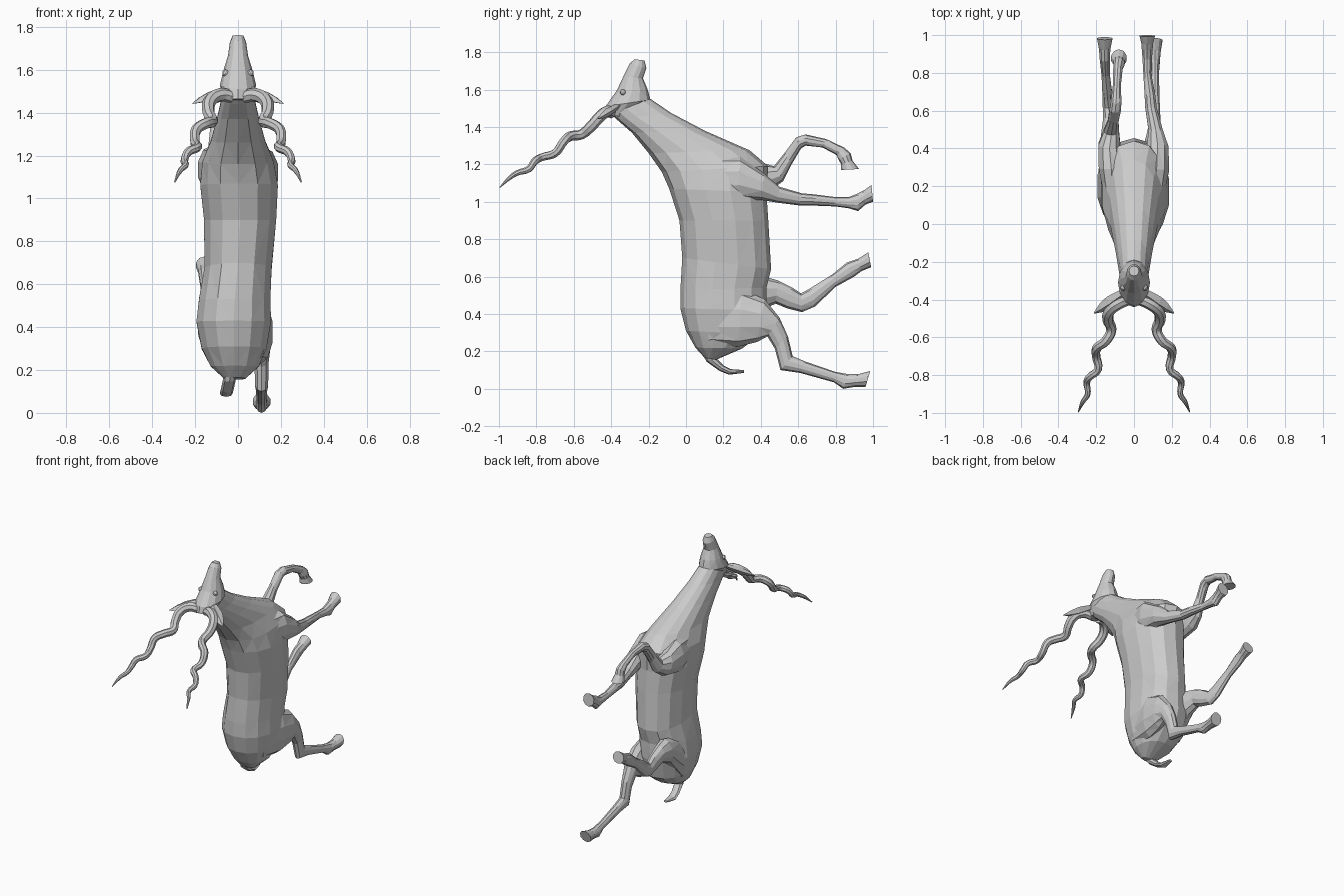
import bpy, bmesh
from math import sin, cos, pi, copysign
from mathutils import Vector


def loft(name, rings, sides=10, power=1.0):
    """Skin of rings; each ring is (y1, z1, y2, z2, half_width, x): two profile edge points plus a width."""
    bm = bmesh.new()
    loops = []
    for y1, z1, y2, z2, w, x in rings:
        c = Vector((x, (y1 + y2) / 2, (z1 + z2) / 2))
        u = Vector((0, (y1 - y2) / 2, (z1 - z2) / 2))
        loop = []
        for i in range(sides):
            a = 2 * pi * i / sides
            s = copysign(abs(sin(a)) ** power, sin(a))
            k = copysign(abs(cos(a)) ** power, cos(a))
            loop.append(bm.verts.new(c + u * k + Vector((w * s, 0, 0))))
        loops.append(loop)
    for p, q in zip(loops, loops[1:]):
        for i in range(sides):
            j = (i + 1) % sides
            bm.faces.new((p[i], p[j], q[j], q[i]))
    bm.faces.new(loops[0])
    bm.faces.new(loops[-1])
    bmesh.ops.triangulate(bm, faces=bm.faces[:])
    bmesh.ops.recalc_face_normals(bm, faces=bm.faces[:])
    me = bpy.data.meshes.new(name)
    bm.to_mesh(me)
    bm.free()
    ob = bpy.data.objects.new(name, me)
    bpy.context.collection.objects.link(ob)
    return ob


def tube(name, pts, side=1, steps=4, smooth=False):
    """Tapered tube through (x, y, z, radius) points, mirrored by side."""
    cu = bpy.data.curves.new(name, 'CURVE')
    cu.dimensions = '3D'
    cu.bevel_depth = 1.0
    cu.bevel_resolution = 2
    cu.resolution_u = steps
    cu.use_fill_caps = True
    sp = cu.splines.new('BEZIER')
    sp.use_smooth = smooth
    sp.bezier_points.add(len(pts) - 1)
    for bp, (x, y, z, r) in zip(sp.bezier_points, pts):
        bp.co = (x * side, y, z)
        bp.radius = r
        bp.handle_left_type = bp.handle_right_type = 'AUTO'
    ob = bpy.data.objects.new(name, cu)
    bpy.context.collection.objects.link(ob)
    return ob


# Torso and neck, rump to throat (back edge, belly edge, half width, x)
loft("body", [
    (0.10, 0.165, 0.16, 0.155, 0.05, -0.015),
    (0.05, 0.22, 0.30, 0.215, 0.115, -0.015),
    (0.00, 0.31, 0.40, 0.29, 0.155, -0.018),
    (-0.03, 0.43, 0.43, 0.42, 0.178, -0.02),
    (-0.03, 0.53, 0.43, 0.54, 0.17, -0.015),
    (-0.02, 0.70, 0.455, 0.64, 0.16, 0.0),
    (-0.035, 0.90, 0.44, 0.90, 0.172, 0.01),
    (-0.09, 1.07, 0.43, 1.05, 0.185, 0.005),
    (-0.13, 1.16, 0.44, 1.19, 0.17, 0.0),
    (-0.20, 1.26, 0.34, 1.275, 0.13, 0.0),
    (-0.29, 1.37, 0.10, 1.38, 0.10, 0.0),
    (-0.37, 1.44, -0.08, 1.475, 0.08, 0.0),
    (-0.41, 1.48, -0.19, 1.55, 0.07, 0.0)], 14, 0.9)

# Head, crown to nose
loft("head", [
    (-0.44, 1.465, -0.30, 1.45, 0.05, 0),
    (-0.43, 1.51, -0.19, 1.545, 0.085, 0),
    (-0.37, 1.595, -0.205, 1.60, 0.068, 0),
    (-0.335, 1.67, -0.23, 1.66, 0.047, 0),
    (-0.30, 1.74, -0.212, 1.715, 0.038, 0),
    (-0.275, 1.762, -0.222, 1.755, 0.026, 0)], 12)

# Legs, from muscle inside the body to flared hoof
loft("front_leg_right", [
    (0.12, 1.24, 0.14, 1.02, 0.04, 0.115), (0.29, 1.24, 0.28, 1.01, 0.07, 0.12),
    (0.42, 1.15, 0.40, 1.01, 0.06, 0.125), (0.50, 1.08, 0.49, 0.995, 0.04, 0.115),
    (0.62, 1.045, 0.61, 0.98, 0.032, 0.09), (0.68, 1.04, 0.67, 0.98, 0.03, 0.085),
    (0.80, 1.025, 0.80, 0.975, 0.022, 0.07), (0.87, 1.025, 0.87, 0.965, 0.026, 0.07),
    (0.92, 1.045, 0.92, 0.95, 0.03, 0.07), (0.95, 1.06, 0.96, 0.985, 0.032, 0.07),
    (0.992, 1.09, 1.0, 1.0, 0.043, 0.07)])
loft("front_leg_left", [
    (0.12, 1.24, 0.14, 1.02, 0.04, -0.115), (0.29, 1.25, 0.29, 1.02, 0.07, -0.12),
    (0.40, 1.21, 0.45, 1.06, 0.06, -0.13), (0.47, 1.19, 0.52, 1.11, 0.042, -0.12),
    (0.53, 1.265, 0.565, 1.20, 0.03, -0.11), (0.59, 1.345, 0.615, 1.285, 0.032, -0.10),
    (0.64, 1.36, 0.64, 1.30, 0.03, -0.095), (0.75, 1.335, 0.73, 1.29, 0.022, -0.09),
    (0.845, 1.29, 0.805, 1.25, 0.026, -0.085), (0.88, 1.26, 0.815, 1.225, 0.03, -0.08),
    (0.89, 1.22, 0.83, 1.20, 0.032, -0.08), (0.925, 1.175, 0.83, 1.17, 0.043, -0.08)])
loft("hind_leg_right", [
    (0.12, 0.50, 0.12, 0.24, 0.04, 0.09), (0.30, 0.53, 0.28, 0.225, 0.065, 0.10),
    (0.42, 0.48, 0.38, 0.25, 0.06, 0.105), (0.50, 0.38, 0.435, 0.28, 0.045, 0.11),
    (0.545, 0.28, 0.475, 0.215, 0.035, 0.11), (0.57, 0.175, 0.505, 0.10, 0.032, 0.11),
    (0.64, 0.145, 0.61, 0.085, 0.028, 0.11), (0.80, 0.09, 0.79, 0.035, 0.023, 0.11),
    (0.87, 0.078, 0.84, 0.0, 0.028, 0.11), (0.92, 0.078, 0.90, 0.01, 0.032, 0.11),
    (0.985, 0.095, 0.96, 0.01, 0.043, 0.11)])
loft("hind_leg_left", [
    (0.12, 0.50, 0.12, 0.24, 0.04, -0.115), (0.30, 0.57, 0.27, 0.26, 0.065, -0.125),
    (0.42, 0.60, 0.40, 0.42, 0.06, -0.125), (0.49, 0.58, 0.48, 0.455, 0.045, -0.13),
    (0.57, 0.54, 0.54, 0.43, 0.035, -0.13), (0.615, 0.51, 0.62, 0.41, 0.032, -0.135),
    (0.66, 0.535, 0.69, 0.44, 0.028, -0.14), (0.78, 0.61, 0.80, 0.545, 0.023, -0.15),
    (0.86, 0.675, 0.90, 0.60, 0.028, -0.155), (0.92, 0.695, 0.94, 0.63, 0.032, -0.155),
    (0.975, 0.73, 0.99, 0.65, 0.043, -0.155)])

# Tail
loft("tail", [
    (0.08, 0.20, 0.17, 0.19, 0.035, -0.03), (0.11, 0.145, 0.16, 0.165, 0.03, -0.04),
    (0.18, 0.095, 0.20, 0.125, 0.03, -0.05), (0.23, 0.075, 0.24, 0.105, 0.03, -0.055),
    (0.31, 0.085, 0.31, 0.10, 0.012, -0.055)], 8)

# Spiral horns
horn = [(0.03, -0.40, 1.475, .030), (0.08, -0.42, 1.483, .032), (0.13, -0.46, 1.455, .031),
        (0.137, -0.51, 1.40, .029), (0.12, -0.56, 1.36, .027), (0.15, -0.62, 1.35, .026),
        (0.195, -0.655, 1.32, .025), (0.20, -0.70, 1.26, .023), (0.19, -0.77, 1.238, .021),
        (0.235, -0.81, 1.215, .020), (0.25, -0.84, 1.175, .018), (0.245, -0.90, 1.155, .015),
        (0.27, -0.94, 1.13, .012), (0.295, -0.995, 1.077, .003)]
ear = [(-0.03, -0.012, 0.0), (0.02, -0.02, 0.02), (0.036, -0.02, 0.02), (0.022, -0.012, 0.012), (0.004, 0, 0)]

for side, label in ((1, "right"), (-1, "left")):
    tube("horn_" + label, horn, side)

    # Leaf-shaped ear with a hollow front
    base, tip = Vector((0.05, -0.36, 1.515)), Vector((0.212, -0.472, 1.443))
    across = Vector((0.35, 0.75, 0.35)).normalized()
    deep = (tip - base).cross(across).normalized()
    bm = bmesh.new()
    loops = []
    for t, w in ((0, .022), (.25, .030), (.5, .036), (.75, .026), (1, .003)):
        c = base.lerp(tip, t)
        pts = [c + across * w, c + deep * w * .6, c - across * w, c - deep * w * .6]
        loops.append([bm.verts.new((p.x * side, p.y, p.z)) for p in pts])
    for p, q in zip(loops, loops[1:]):
        for i in range(4):
            bm.faces.new((p[i], p[(i + 1) % 4], q[(i + 1) % 4], q[i]))
    bm.faces.new(loops[0])
    bm.faces.new(loops[-1])
    bmesh.ops.recalc_face_normals(bm, faces=bm.faces[:])
    me = bpy.data.meshes.new("ear_" + label)
    bm.to_mesh(me)
    bm.free()
    bpy.context.collection.objects.link(bpy.data.objects.new("ear_" + label, me))

    # Eye
    bpy.ops.mesh.primitive_ico_sphere_add(subdivisions=2, radius=0.016, location=(0.058 * side, -0.337, 1.585))
    bpy.context.object.name = "eye_" + label
